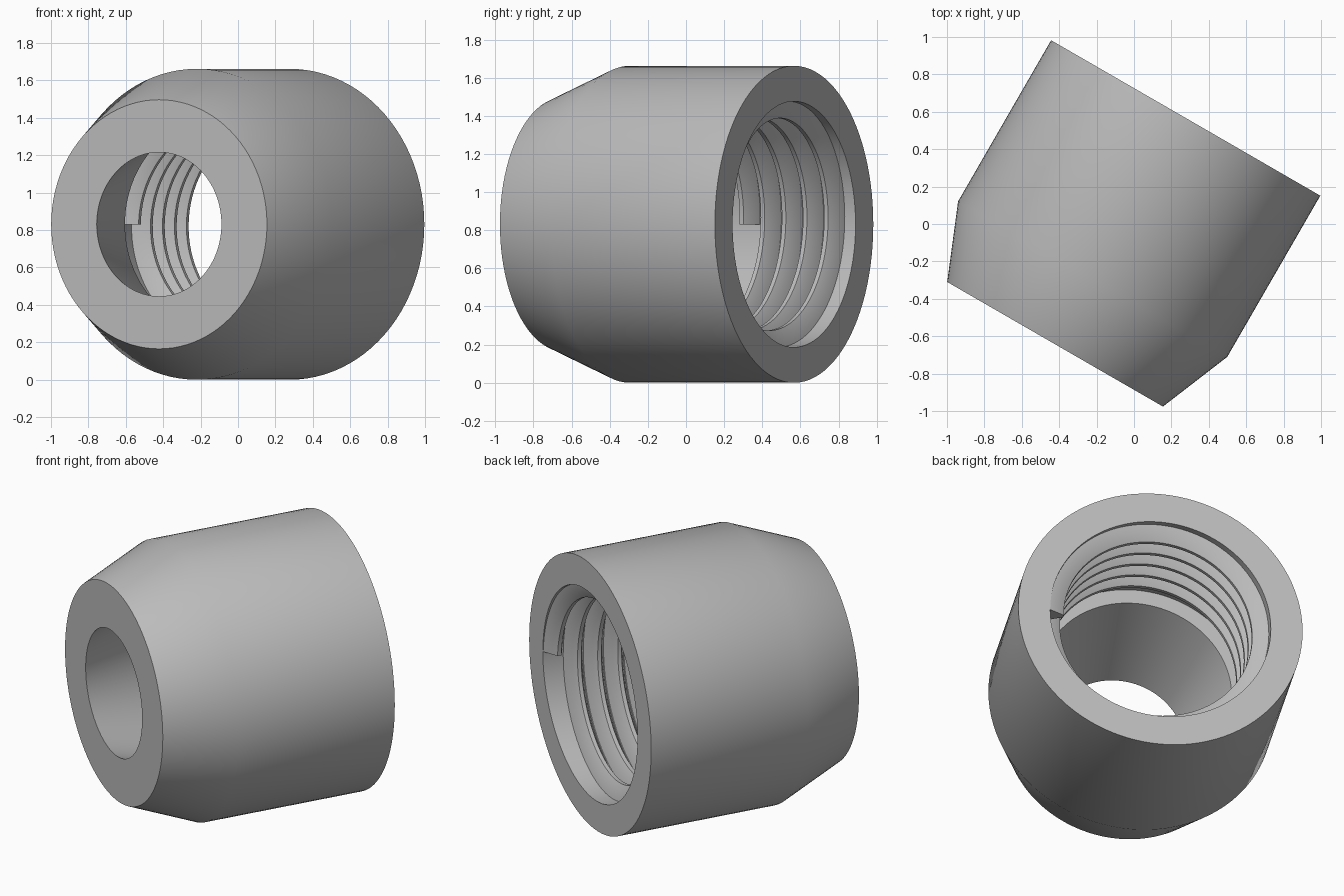
import bpy
import bmesh
import math
from mathutils import Matrix, Vector

if "Cube" in bpy.data.objects:
    bpy.data.objects.remove(bpy.data.objects["Cube"], do_unlink=True)

steel = bpy.data.materials.new("grey steel")
steel.use_nodes = True
grey = (0.5, 0.5, 0.5, 1)
steel.diffuse_color = grey
steel.node_tree.nodes["Principled BSDF"].inputs["Base Color"].default_value = grey

# Placement: local z runs along the nut axis from the front face to the back
AXIS = Vector((0.5, math.sqrt(0.75), 0))
SIDE = Vector((math.sqrt(0.75), -0.5, 0))
PLACE = Matrix((SIDE, AXIS.cross(SIDE), AXIS)).transposed().to_4x4()
PLACE.translation = (-0.422, -0.643, 0.831)

LENGTH, OUTER, MAJOR, MINOR = 1.397, 0.831, 0.645, 0.557
PITCH, TURNS, SEGMENTS = 0.128, 4.5, 96


def add_part(name, bm):
    bmesh.ops.recalc_face_normals(bm, faces=bm.faces)
    mesh = bpy.data.meshes.new(name)
    bm.to_mesh(mesh)
    bm.free()
    mesh.transform(PLACE)
    mesh.materials.append(steel)
    part = bpy.data.objects.new(name, mesh)
    bpy.context.collection.objects.link(part)
    bpy.ops.object.select_all(action="DESELECT")
    part.select_set(True)
    bpy.context.view_layer.objects.active = part
    bpy.ops.object.shade_smooth_by_angle(angle=math.radians(30))


# Nut body: closed section (radius, height) turned about the axis
section = [(0.385, 0), (0.666, 0), (OUTER, 0.402), (OUTER, LENGTH),
           (MAJOR, LENGTH), (MAJOR, 0.6), (MINOR, 0.6)]
bm = bmesh.new()
ring = [bm.verts.new((r, 0, h)) for r, h in section]
edges = [bm.edges.new((a, b)) for a, b in zip(ring, ring[1:] + ring[:1])]
bmesh.ops.spin(bm, geom=ring + edges, axis=(0, 0, 1), cent=(0, 0, 0),
               angle=math.tau, steps=SEGMENTS)
bmesh.ops.remove_doubles(bm, verts=bm.verts, dist=0.0005)
add_part("nut_body", bm)

# Internal thread: trapezoid ridge swept down a right-hand helix
ridge = [(MAJOR + 0.01, 0.062), (MAJOR, 0.062), (MINOR, 0.012),
         (MINOR, -0.012), (MAJOR, -0.062), (MAJOR + 0.01, -0.062)]
bm = bmesh.new()
rows = []
for i in range(int(TURNS * SEGMENTS) + 1):
    turn = i / SEGMENTS
    a = -turn * math.tau
    top = 1.333 - PITCH * turn
    rows.append([bm.verts.new((r * math.cos(a), r * math.sin(a), top + h))
                 for r, h in ridge])
for low, high in zip(rows, rows[1:]):
    for j in range(len(ridge)):
        k = (j + 1) % len(ridge)
        bm.faces.new((low[j], low[k], high[k], high[j]))
bm.faces.new(rows[0])
bm.faces.new(rows[-1])
add_part("internal_thread", bm)
